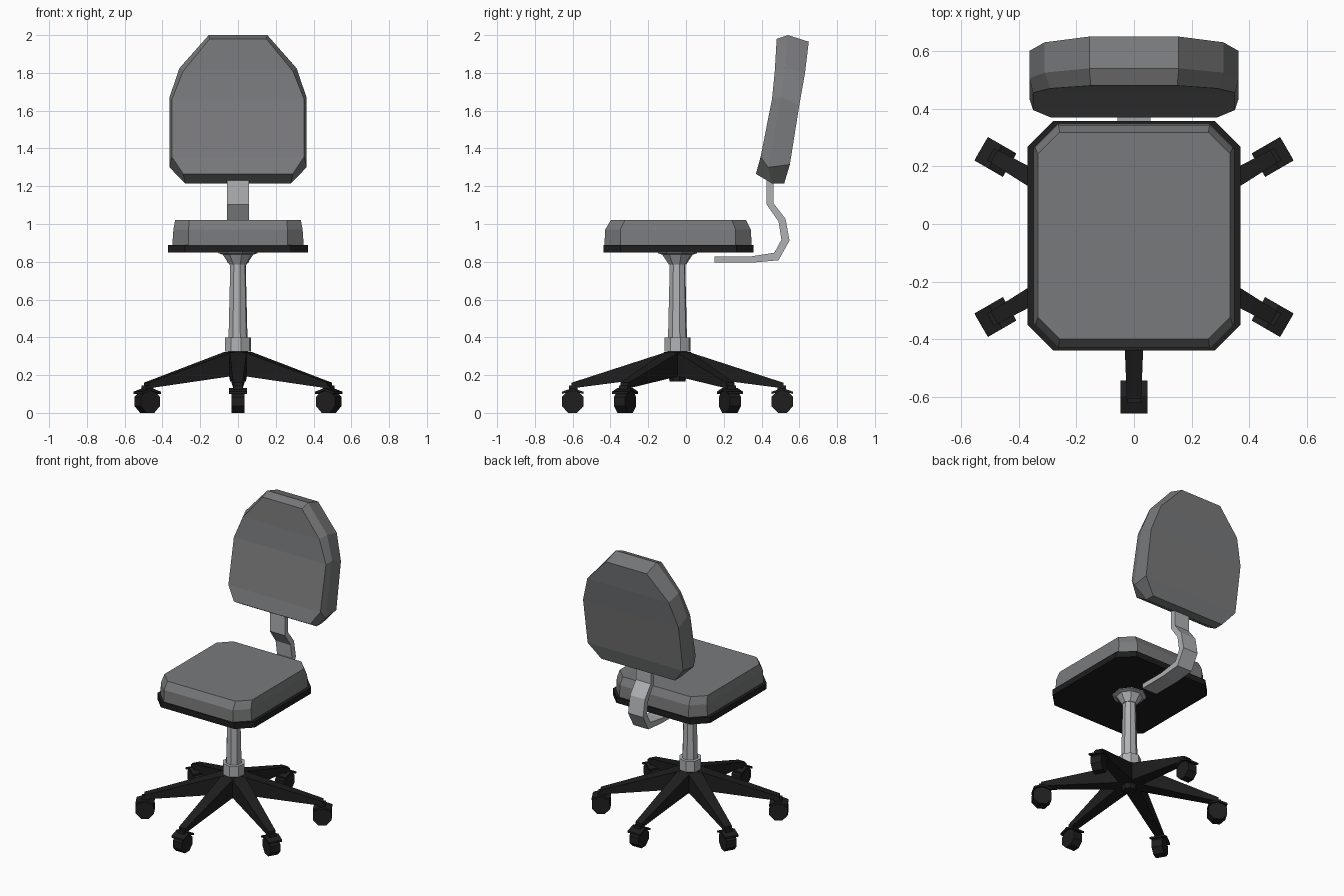
import bpy, bmesh, math
from mathutils import Matrix, Vector

if "Cube" in bpy.data.objects:
    bpy.data.objects.remove(bpy.data.objects["Cube"])


def material(name, rgb):
    m = bpy.data.materials.new(name)
    m.diffuse_color = (*rgb, 1)
    m.use_nodes = True
    m.node_tree.nodes["Principled BSDF"].inputs["Base Color"].default_value = m.diffuse_color
    return m


FABRIC = material("grey fabric", (0.19, 0.193, 0.198))
METAL = material("light grey metal", (0.43, 0.44, 0.455))
BLACK = material("black plastic", (0.013, 0.013, 0.013))
CY = -0.045  # y of the pedestal axis


def loft(name, rings, mat, matrix=Matrix()):
    """Skin equal, even-sized rings; cap the ends with strips."""
    bm = bmesh.new()
    vs = [[bm.verts.new(matrix @ Vector(p)) for p in r] for r in rings]
    n = len(rings[0])
    for a, b in zip(vs, vs[1:]):
        for i in range(n):
            j = (i + 1) % n
            bm.faces.new((a[i], a[j], b[j], b[i]))
    for r in (vs[0], vs[-1]):
        for i in range(n // 2 - 1):
            bm.faces.new((r[i], r[i + 1], r[n - 2 - i], r[n - 1 - i]))
    bmesh.ops.recalc_face_normals(bm, faces=bm.faces)
    me = bpy.data.meshes.new(name)
    bm.to_mesh(me)
    bm.free()
    me.materials.append(mat)
    ob = bpy.data.objects.new(name, me)
    bpy.context.collection.objects.link(ob)
    return ob


def mirrored(half):
    return half + [(-x, y, z) for x, y, z in reversed(half)]


def octagon(x, y0, y1, c, z):
    """Rectangle with cut corners."""
    return mirrored([(x - c, y0, z), (x, y0 + c, z), (x, y1 - c, z), (x - c, y1, z)])


def lathe(name, profile, mat, sides=8):
    rings = [[(r * math.cos((i + .3) * math.tau / sides),
               CY + r * math.sin((i + .3) * math.tau / sides), z)
              for i in range(sides)] for r, z in profile]
    return loft(name, rings, mat)


def rect(x, w, z0, z1):
    return [(x, -w, z0), (x, w, z0), (x, w, z1), (x, -w, z1)]


# Seat pan and cushion
loft("seat_pan", [octagon(.37, -.438, .357, .09, .85),
                  octagon(.37, -.438, .357, .09, .89)], BLACK)
loft("seat_cushion", [octagon(.348, -.432, .348, .085, .888),
                      octagon(.342, -.428, .343, .08, .97),
                      octagon(.333, -.398, .318, .075, 1.02)], FABRIC)

# Backrest: front, middle and back outlines
loft("backrest", [
    mirrored([(.15, .48, 1.98), (.29, .47, 1.81), (.35, .455, 1.66),
              (.35, .395, 1.355), (.29, .37, 1.265)]),
    mirrored([(.155, .54, 2.0), (.31, .525, 1.825), (.363, .505, 1.67),
              (.363, .435, 1.30), (.28, .455, 1.215)]),
    mirrored([(.155, .65, 1.965), (.31, .63, 1.80), (.363, .60, 1.63),
              (.363, .55, 1.315), (.28, .52, 1.215)])], FABRIC)

# Bent support strip: inner and outer path points (y, z)
inner = [(.15, .827), (.335, .827), (.468, .848), (.505, .917),
         (.49, 1.013), (.427, 1.103), (.427, 1.26)]
outer = [(.15, .795), (.347, .795), (.49, .808), (.548, .912),
         (.527, 1.028), (.463, 1.11), (.463, 1.26)]
loft("back_support", [[(-.057, *a), (.057, *a), (.057, *b), (-.057, *b)]
                      for a, b in zip(inner, outer)], METAL)

# Pedestal column
lathe("column", [(.052, .38), (.042, .79)], METAL)
lathe("column_collar", [(.072, .325), (.072, .4)], METAL)
lathe("column_flare", [(.047, .785), (.083, .838), (.107, .845), (.107, .853)], METAL)
lathe("base_hub", [(.042, .165), (.05, .2), (.055, .33)], BLACK)

# Six arms, each with a caster
for k in range(6):
    M = Matrix.Translation((0, CY, 0)) @ Matrix.Rotation(math.radians(30 + 60 * k), 4, 'Z')
    loft(f"base_arm_{k}", [rect(.0, .045, .2, .325), rect(.06, .045, .195, .322),
                           rect(.56, .025, .13, .16)], BLACK, M)
    loft(f"caster_neck_{k}", [rect(.53, .025, .11, .145), rect(.575, .025, .11, .145)], BLACK, M)
    # Peaked hood
    loft(f"caster_hood_{k}", [rect(.498, .047, .1, .112), rect(.555, .047, .118, .132),
                              rect(.612, .047, .1, .112)], BLACK, M)
    # Octagonal wheel
    wheel = [[(.555 + .062 * math.cos((i + .5) * math.tau / 8), y,
               .06 + .0645 * math.sin((i + .5) * math.tau / 8)) for i in range(8)]
             for y in (-.034, .034)]
    loft(f"caster_wheel_{k}", wheel, BLACK, M)
